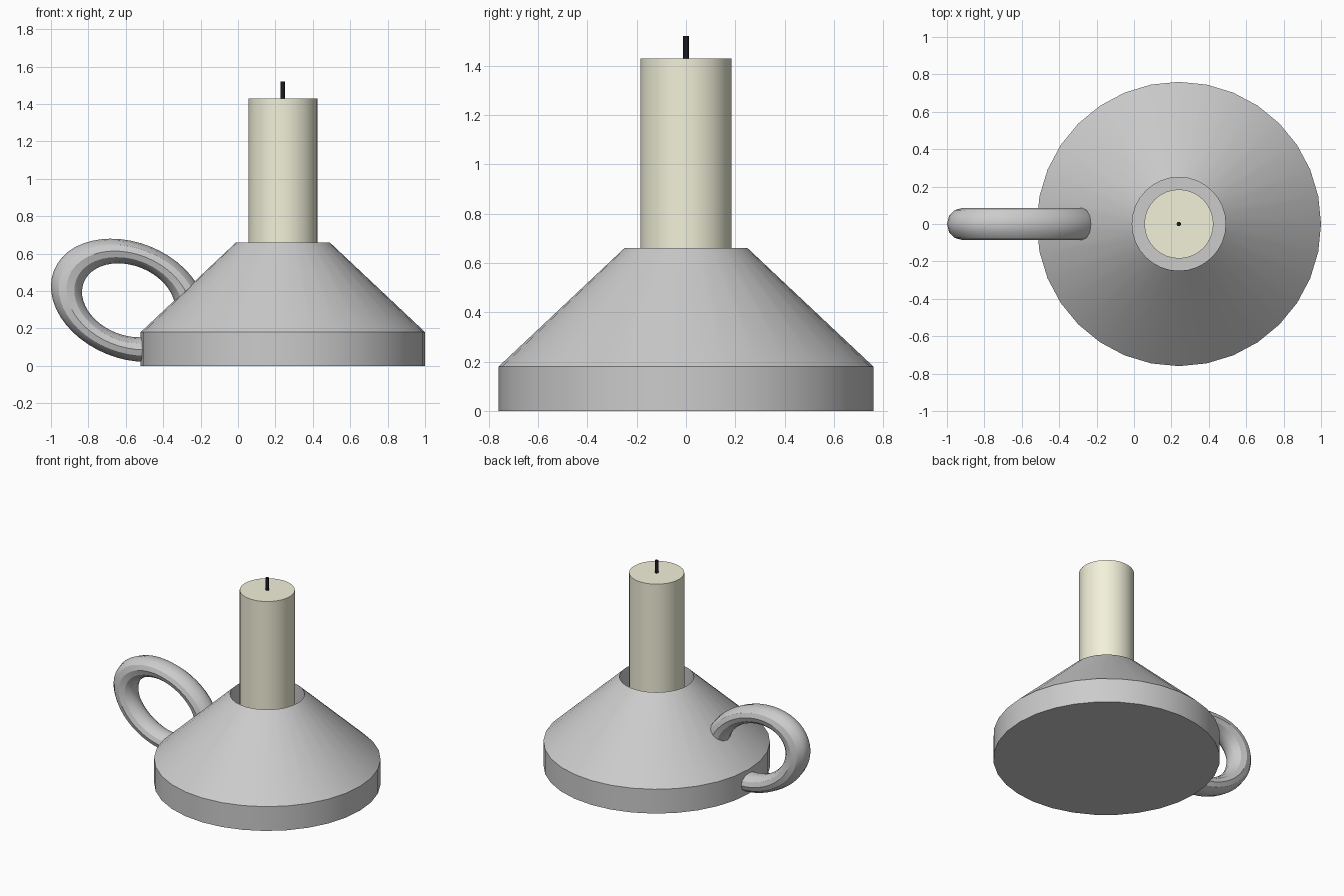
import bpy, bmesh, math

if "Cube" in bpy.data.objects:
    bpy.data.objects.remove(bpy.data.objects["Cube"])

CX = 0.24  # axis of the candle and its holder


def material(name, color):
    m = bpy.data.materials.new(name)
    m.diffuse_color = color
    m.use_nodes = True
    m.node_tree.nodes["Principled BSDF"].inputs["Base Color"].default_value = m.diffuse_color
    return m


def smooth(ob):
    bpy.ops.object.select_all(action='DESELECT')
    ob.select_set(True)
    bpy.context.view_layer.objects.active = ob
    bpy.ops.object.shade_smooth_by_angle(angle=math.radians(30))


def lathe(name, profile, sides, mat=None):
    """Revolve (radius, z) points about the candle axis and cap both ends."""
    bm = bmesh.new()
    rings = [[bm.verts.new((r * math.cos(2 * math.pi * i / sides),
                            r * math.sin(2 * math.pi * i / sides), z))
              for i in range(sides)] for r, z in profile]
    for a, b in zip(rings, rings[1:]):
        for i in range(sides):
            j = (i + 1) % sides
            bm.faces.new((a[i], a[j], b[j], b[i]))
    bm.faces.new(rings[0][::-1])
    bm.faces.new(rings[-1])
    me = bpy.data.meshes.new(name)
    bm.to_mesh(me)
    bm.free()
    ob = bpy.data.objects.new(name, me)
    bpy.context.collection.objects.link(ob)
    ob.location.x = CX
    if mat:
        me.materials.append(mat)
    smooth(ob)
    return ob


# Holder: upright band, sloping cone, and a well for the candle
lathe("holder", [(0.76, 0), (0.76, 0.18), (0.25, 0.66), (0.25, 0.18)], 32)

# Candle standing in the well
lathe("candle", [(0.185, 0.18), (0.185, 1.43)], 32,
      material("wax", (0.89, 0.88, 0.70, 1)))

# Wick
lathe("wick", [(0.012, 1.42), (0.012, 1.52)], 16,
      material("wick_black", (0.01, 0.01, 0.015, 1)))

# Handle: squashed ring, tilted, sunk into the side of the holder
bpy.ops.mesh.primitive_torus_add(major_radius=1, minor_radius=0.25,
                                 major_segments=48, minor_segments=12,
                                 location=(-0.585, 0, 0.35),
                                 rotation=(math.pi / 2, math.radians(22), 0))
handle = bpy.context.object
handle.name = "handle"
handle.scale = (0.344, 0.248, 0.344)
smooth(handle)
